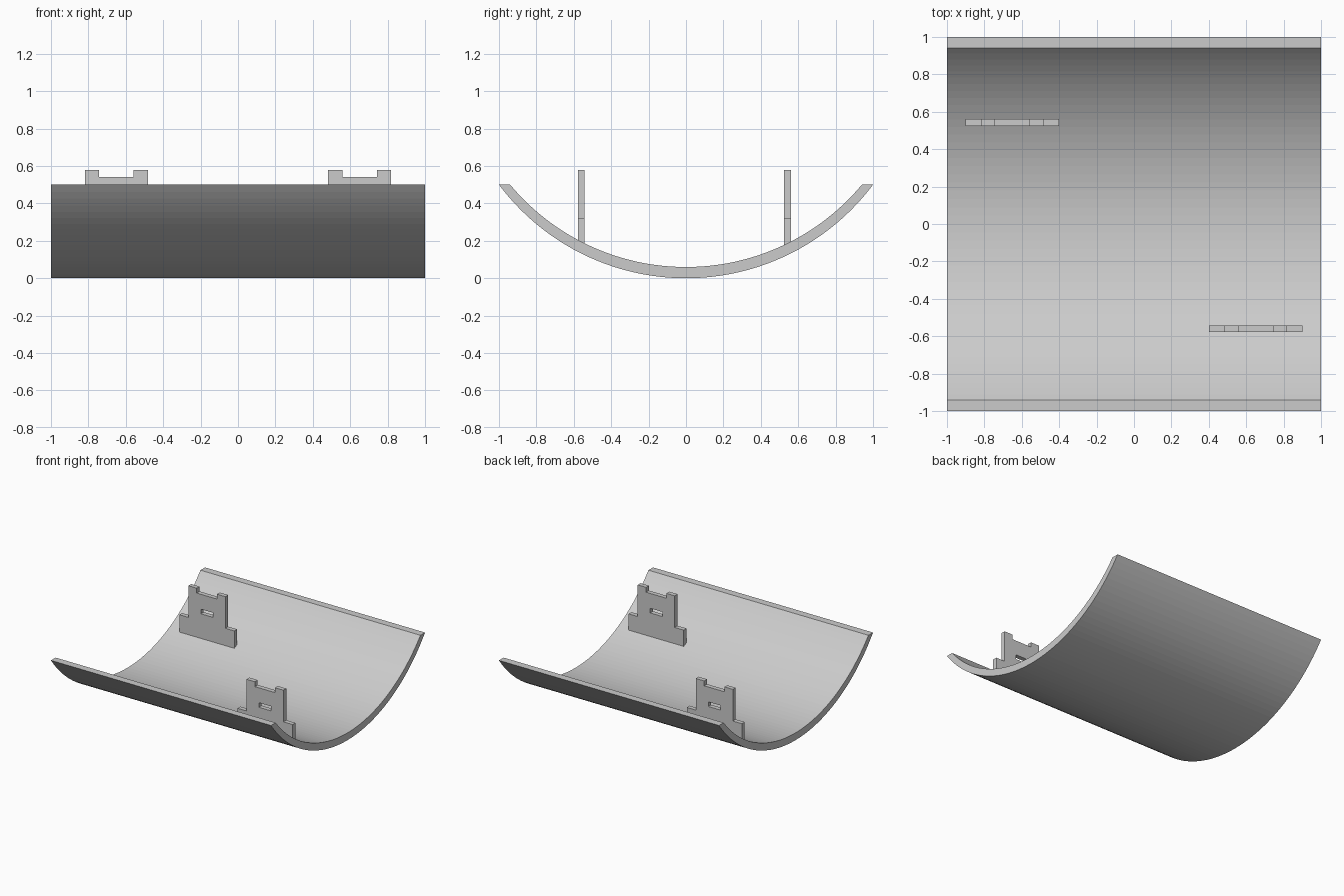
import bpy, bmesh, math

if "Cube" in bpy.data.objects:
    bpy.data.objects.remove(bpy.data.objects["Cube"])


def arc(half_width, bottom, top, segments=48):
    """Points (y, z) of a circular arc through the bottom and both rims."""
    rise = top - bottom
    radius = (half_width ** 2 + rise ** 2) / (2 * rise)
    limit = math.asin(half_width / radius)
    angles = [limit * (2 * i / segments - 1) for i in range(segments + 1)]
    return [(radius * math.sin(a), bottom + radius * (1 - math.cos(a))) for a in angles]


def make_trough():
    bm = bmesh.new()
    outer = [bm.verts.new((-1, y, z)) for y, z in arc(1.0, 0.0, 0.5)]
    inner = [bm.verts.new((-1, y, z)) for y, z in arc(0.94, 0.06, 0.5)]
    for i in range(len(outer) - 1):
        bm.faces.new((outer[i], outer[i + 1], inner[i + 1], inner[i]))
    # Sweep the section along the full length
    ext = bmesh.ops.extrude_face_region(bm, geom=bm.faces[:], use_keep_orig=True)
    verts = [g for g in ext["geom"] if isinstance(g, bmesh.types.BMVert)]
    bmesh.ops.translate(bm, vec=(2, 0, 0), verts=verts)
    bmesh.ops.recalc_face_normals(bm, faces=bm.faces[:])
    mesh = bpy.data.meshes.new("curved_shell")
    bm.to_mesh(mesh)
    bm.free()
    bpy.context.collection.objects.link(bpy.data.objects.new("curved_shell", mesh))


def make_plate(name, x, y):
    # Right half of the stepped, notched outline, mirrored to the left
    half = [(0.25, 0.165), (0.25, 0.32), (0.168, 0.32), (0.168, 0.58),
            (0.092, 0.58), (0.092, 0.54)]
    outline = half + [(-px, pz) for px, pz in reversed(half)]
    slot = [(-0.055, 0.38), (-0.055, 0.418), (0.055, 0.418), (0.055, 0.38)]
    curve = bpy.data.curves.new(name, "CURVE")
    curve.dimensions = "2D"
    curve.fill_mode = "BOTH"
    curve.extrude = 0.0185
    for points in (outline, slot):
        spline = curve.splines.new("POLY")
        spline.points.add(len(points) - 1)
        for p, (px, pz) in zip(spline.points, points):
            p.co = (px, pz, 0, 1)
        spline.use_cyclic_u = True
    obj = bpy.data.objects.new(name, curve)
    bpy.context.collection.objects.link(obj)
    obj.location = (x, y, 0)
    obj.rotation_euler = (math.pi / 2, 0, 0)
    bpy.ops.object.select_all(action="DESELECT")
    obj.select_set(True)
    bpy.context.view_layer.objects.active = obj
    bpy.ops.object.convert(target="MESH")
    bpy.ops.object.shade_flat()


# Curved shell and its two slotted upright plates
make_trough()
make_plate("front_plate", 0.65, -0.56)
make_plate("back_plate", -0.65, 0.542)
